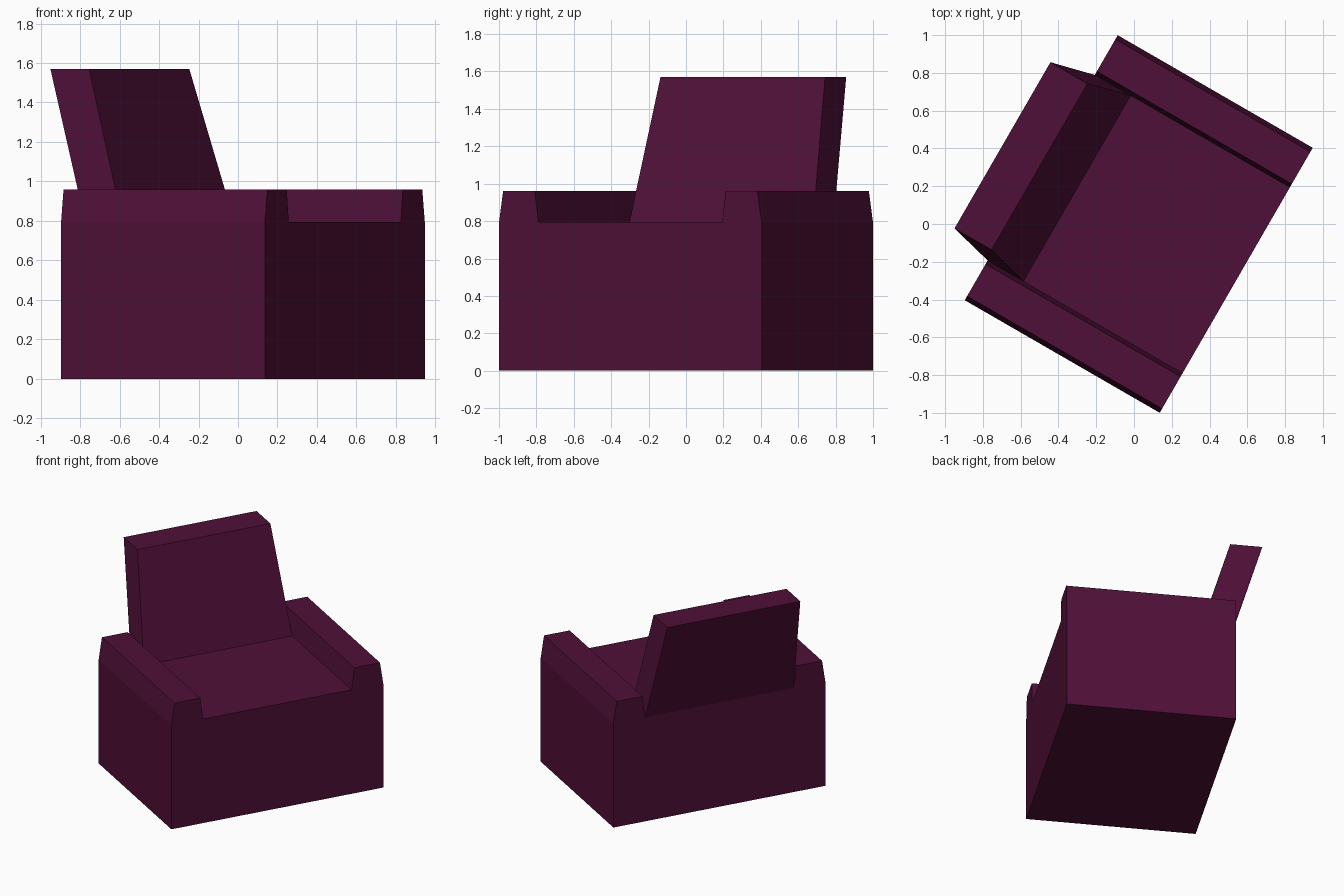
import bpy
import math
from mathutils import Vector, Matrix

if "Cube" in bpy.data.objects:
    bpy.data.objects.remove(bpy.data.objects["Cube"], do_unlink=True)

# Upholstery colour
COLOUR = (0.080, 0.0052, 0.0395, 1.0)
plum = bpy.data.materials.new("plum_upholstery")
plum.use_nodes = True
plum.diffuse_color = COLOUR
plum.node_tree.nodes["Principled BSDF"].inputs["Base Color"].default_value = COLOUR

SEAT_Z = 0.795
HALF_DEPTH = 0.596
# The chair stands turned on the floor
PLACE = Matrix.Translation((0.025, 0, 0)) @ Matrix.Rotation(math.radians(60), 4, "Z")


def loft(name, start, end):
    """Closed solid between two matching outlines."""
    n = len(start)
    faces = [tuple(range(n))[::-1], tuple(range(n, 2 * n))]
    faces += [(i, (i + 1) % n, n + (i + 1) % n, n + i) for i in range(n)]
    mesh = bpy.data.meshes.new(name)
    mesh.from_pydata(start + end, [], faces)
    mesh.materials.append(plum)
    obj = bpy.data.objects.new(name, mesh)
    bpy.context.collection.objects.link(obj)
    obj.matrix_world = PLACE
    return obj


# Body: one mirrored cross-section gives the base, the seat and both arms
half = [(0.81, 0), (0.81, SEAT_Z), (0.785, 0.96), (0.589, 0.96), (0.568, SEAT_Z)]
section = half + [(-x, z) for x, z in reversed(half)]
loft("body_with_arms",
     [Vector((x, -HALF_DEPTH, z)) for x, z in section],
     [Vector((x, HALF_DEPTH, z)) for x, z in section])


# Backrest: tapered slab leaning backwards, its foot sunk into the seat
def slab_outline(half_width, front, back, z):
    return [Vector((-half_width, front, z)), Vector((half_width, front, z)),
            Vector((half_width, back, z)), Vector((-half_width, back, z))]


foot = slab_outline(0.567, 0.377, HALF_DEPTH, SEAT_Z)
top = slab_outline(0.508, 0.607, 0.833, 1.57)
foot = [a + (a - b) * 0.05 for a, b in zip(foot, top)]
loft("backrest", foot, top)
